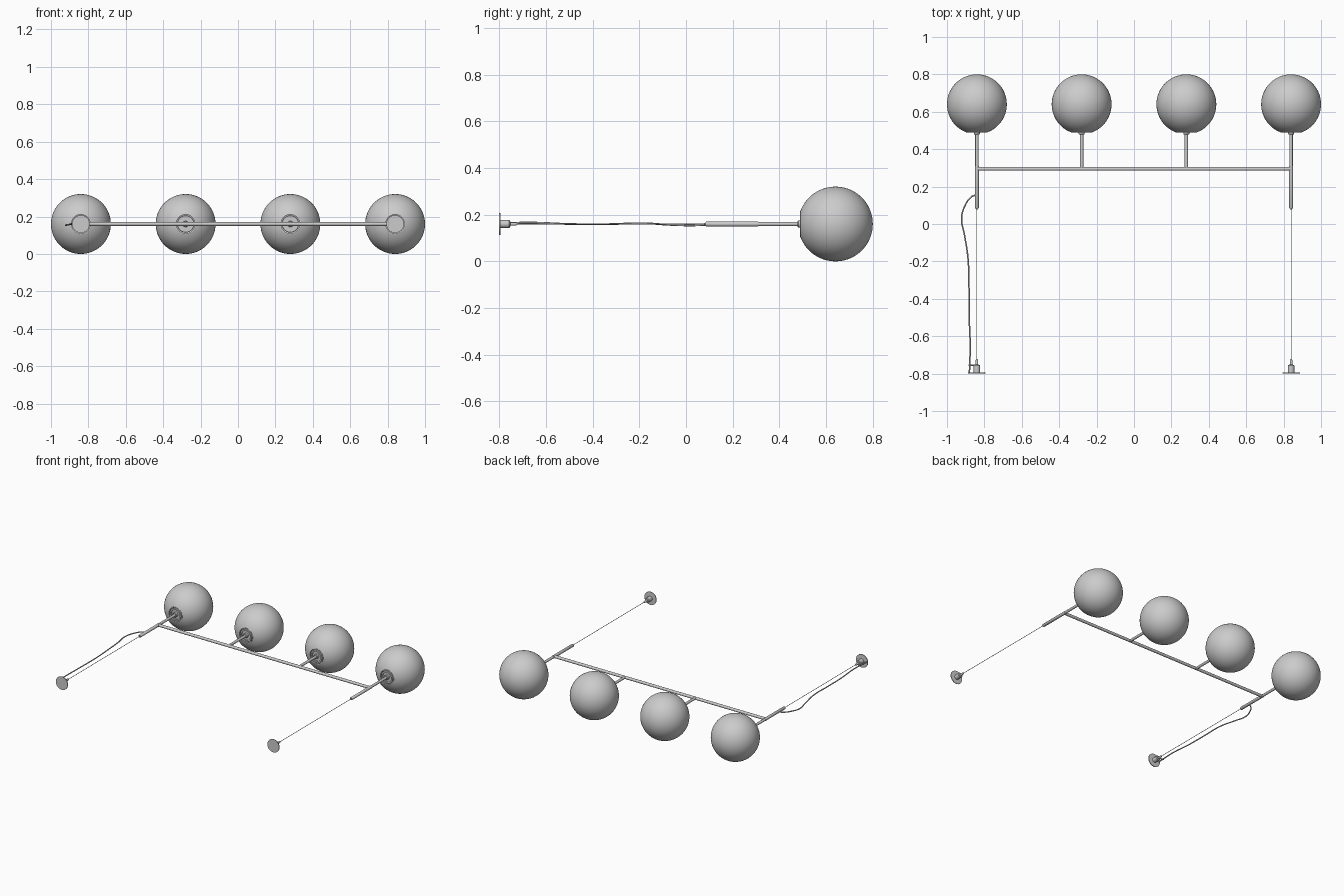
import bpy, bmesh, math
from mathutils import Vector, Matrix

if "Cube" in bpy.data.objects:
    bpy.data.objects.remove(bpy.data.objects["Cube"])

Z = 0.16          # height of the lamp's main plane
GY, GR = 0.64, 0.16   # globe centre and radius


def lathe(name, profile, x, z=Z, segs=32, angle=35):
    """Revolve (radius, y) points about an axis parallel to y."""
    bm = bmesh.new()
    rings = []
    for r, y in profile:
        if r < 1e-6:
            rings.append([bm.verts.new((x, y, z))])
        else:
            rings.append([bm.verts.new((x + r * math.cos(2 * math.pi * i / segs), y,
                                        z + r * math.sin(2 * math.pi * i / segs)))
                          for i in range(segs)])
    for a, b in zip(rings, rings[1:]):
        for i in range(segs):
            j = (i + 1) % segs
            quad = [a[i % len(a)], a[j % len(a)], b[j % len(b)], b[i % len(b)]]
            bm.faces.new(list(dict.fromkeys(quad)))
    bmesh.ops.recalc_face_normals(bm, faces=bm.faces)
    return finish(name, bm, angle)


def tube(name, p, q, r, segs=24):
    """Capped cylinder between two points."""
    p, q = Vector(p), Vector(q)
    d = q - p
    m = Matrix.Translation((p + q) / 2) @ d.to_track_quat('Z', 'Y').to_matrix().to_4x4()
    bm = bmesh.new()
    bmesh.ops.create_cone(bm, cap_ends=True, segments=segs, radius1=r, radius2=r,
                          depth=d.length, matrix=m)
    return finish(name, bm, 35)


def finish(name, bm, angle):
    me = bpy.data.meshes.new(name)
    bm.to_mesh(me)
    bm.free()
    ob = bpy.data.objects.new(name, me)
    bpy.context.collection.objects.link(ob)
    bpy.ops.object.select_all(action='DESELECT')
    ob.select_set(True)
    bpy.context.view_layer.objects.active = ob
    bpy.ops.object.shade_smooth_by_angle(angle=math.radians(angle))
    return ob


# Globe profile: sphere with an opening facing the bar, and a short inward lip
start = math.asin(0.055 / GR)
globe = [(0.050, 0.505), (0.050, 0.488), (0.055, 0.488)]
for k in range(33):
    t = start + (math.pi - start) * k / 32
    globe.append((GR * math.sin(t), GY - GR * math.cos(t)))
globe[-1] = (0, GY + GR)

# Fitter closing the globe opening: stepped collar and lamp holder
fitter = [(0, 0.478), (0.013, 0.478), (0.016, 0.482), (0.016, 0.496), (0.034, 0.496),
          (0.034, 0.488), (0.044, 0.488), (0.046, 0.491), (0.046, 0.504),
          (0.022, 0.504), (0.022, 0.56), (0, 0.56)]

# Globes with stems; outer stems run on past the bar
for i, x in enumerate((-0.84, -0.28, 0.28, 0.84)):
    lathe(f"globe_{i + 1}", globe, x, segs=64)
    lathe(f"globe_fitter_{i + 1}", fitter, x)
    tube(f"stem_{i + 1}", (x, 0.295, Z), (x, 0.485, Z), 0.009)

# Crossbar
tube("crossbar", (-0.84, 0.295, Z), (0.84, 0.295, Z), 0.010)

# Ceiling plate with hub and wire grip
canopy = [(0, -0.80), (0.047, -0.80), (0.047, -0.795), (0.017, -0.794), (0.017, -0.757),
          (0.014, -0.753), (0.007, -0.752), (0.007, -0.730), (0.004, -0.722), (0, -0.722)]
for side, x in (("left", -0.84), ("right", 0.84)):
    lathe(f"hanging_rod_{side}", [(0, 0.075), (0.003, 0.075), (0.004, 0.083), (0.0085, 0.083),
                                  (0.0105, 0.086), (0.0105, 0.309), (0, 0.309)], x, segs=24)
    tube(f"suspension_wire_{side}", (x, -0.73, Z), (x, 0.08, Z), 0.0017, 10)
    lathe(f"ceiling_plate_{side}", canopy, x)

# Cable gland on the left plate
tube("cable_gland", (-0.884, -0.755, Z + 0.004), (-0.85, -0.755, Z + 0.002), 0.004, 16)

# Slack power cable
path = [(-0.84, 0.158, 0.160), (-0.872, 0.143, 0.159), (-0.905, 0.095, 0.157),
        (-0.922, 0.03, 0.154), (-0.906, -0.06, 0.156), (-0.888, -0.18, 0.163),
        (-0.882, -0.35, 0.159), (-0.881, -0.5, 0.160), (-0.876, -0.65, 0.166),
        (-0.880, -0.797, 0.164)]
cu = bpy.data.curves.new("power_cable", 'CURVE')
cu.dimensions = '3D'
cu.bevel_depth = 0.004
cu.bevel_resolution = 3
cu.use_fill_caps = True
sp = cu.splines.new('BEZIER')
sp.bezier_points.add(len(path) - 1)
for bp, co in zip(sp.bezier_points, path):
    bp.co = co
    bp.handle_left_type = bp.handle_right_type = 'AUTO'
bpy.context.collection.objects.link(bpy.data.objects.new("power_cable", cu))
